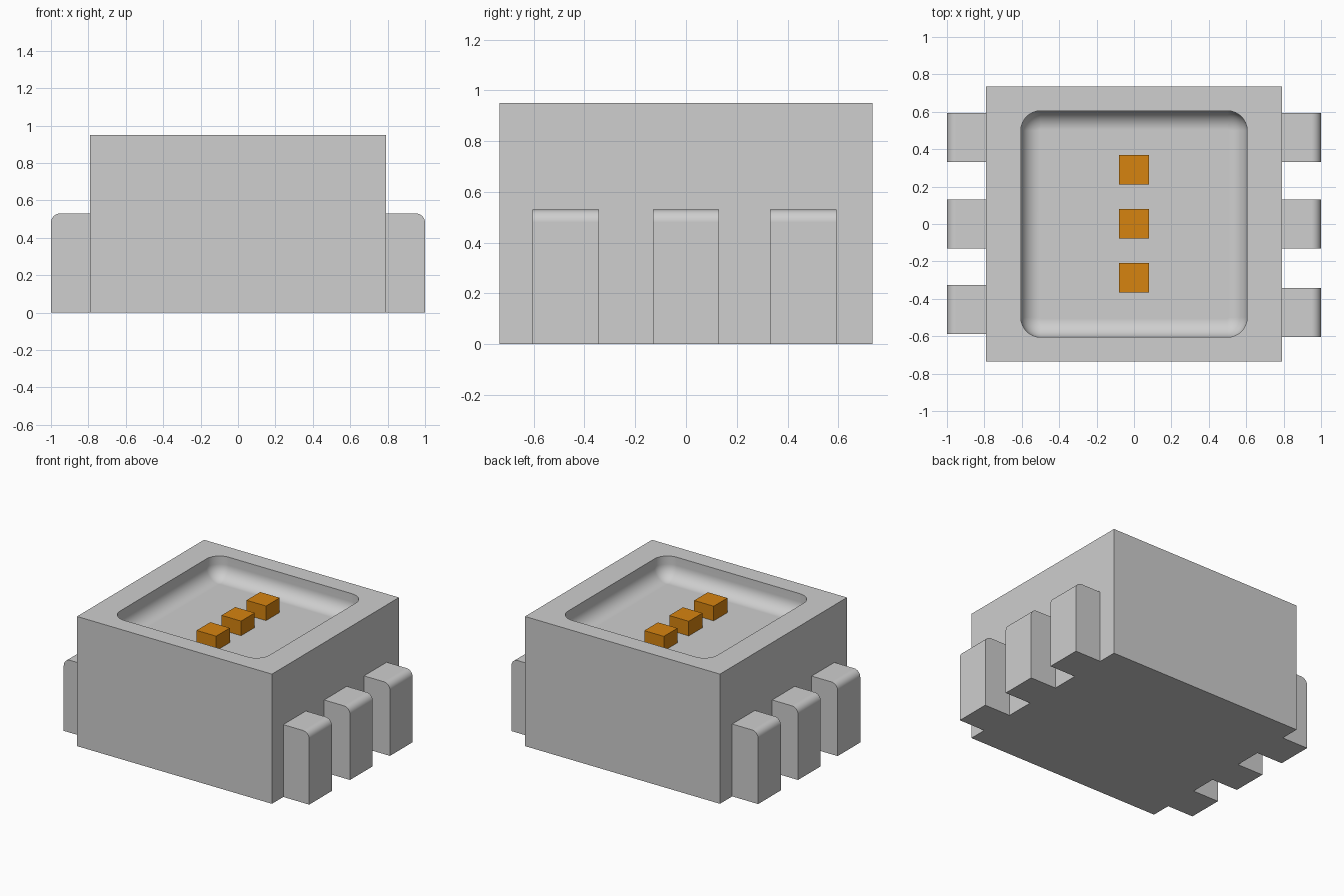
import bpy
import bmesh
from math import sin, cos, pi

if "Cube" in bpy.data.objects:
    bpy.data.objects.remove(bpy.data.objects["Cube"], do_unlink=True)

HX, HY, TOP = 0.79, 0.735, 0.95       # body half sizes and height
POCKET, CORNER, FILLET = 0.605, 0.105, 0.1
FLOOR = 0.79
SEG = 8                               # segments in each quarter round


def material(name, rgb):
    mat = bpy.data.materials.new(name)
    mat.use_nodes = True
    mat.diffuse_color = (*rgb, 1)
    mat.node_tree.nodes["Principled BSDF"].inputs["Base Color"].default_value = (*rgb, 1)
    return mat


grey = material("light grey", (0.62, 0.62, 0.62))
orange = material("orange", (0.67, 0.23, 0.005))


def add_object(name, bm, mat, smooth=True):
    bmesh.ops.recalc_face_normals(bm, faces=bm.faces)
    mesh = bpy.data.meshes.new(name)
    bm.to_mesh(mesh)
    bm.free()
    mesh.materials.append(mat)
    obj = bpy.data.objects.new(name, mesh)
    bpy.context.collection.objects.link(obj)
    if smooth:
        bpy.ops.object.select_all(action="DESELECT")
        obj.select_set(True)
        bpy.context.view_layer.objects.active = obj
        bpy.ops.object.shade_smooth_by_angle(angle=pi / 6)
        weighted = obj.modifiers.new("flat faces", "WEIGHTED_NORMAL")
        weighted.keep_sharp = True
    return obj


def box(name, lo, hi, mat):
    bm = bmesh.new()
    bmesh.ops.create_cube(bm, size=1)
    for v in bm.verts:
        v.co = [(a + b) / 2 + c * (b - a) for a, b, c in zip(lo, hi, v.co)]
    return add_object(name, bm, mat, smooth=False)


def rounded_ring(bm, inset, z):
    """Rounded square of the pocket, counter-clockwise from the +x side."""
    centre, radius = POCKET - CORNER, CORNER - inset
    ring = []
    for i, (sx, sy) in enumerate([(1, 1), (-1, 1), (-1, -1), (1, -1)]):
        for k in range(SEG + 1):
            a = (i + k / SEG) * pi / 2
            ring.append(bm.verts.new((sx * centre + radius * cos(a),
                                      sy * centre + radius * sin(a), z)))
    return ring


# Body: block with a round-bottomed pocket in the top
bm = bmesh.new()
signs = [(1, 1), (-1, 1), (-1, -1), (1, -1)]
base = [bm.verts.new((sx * HX, sy * HY, 0)) for sx, sy in signs]
rim = [bm.verts.new((sx * HX, sy * HY, TOP)) for sx, sy in signs]
bm.faces.new(base)
rings = [rounded_ring(bm, 0, TOP)]
for k in range(SEG + 1):
    a = k / SEG * pi / 2
    rings.append(rounded_ring(bm, FILLET * (1 - cos(a)), FLOOR + FILLET * (1 - sin(a))))
n = len(rings[0])
for upper, lower in zip(rings, rings[1:]):
    for i in range(n):
        j = (i + 1) % n
        bm.faces.new((upper[i], upper[j], lower[j], lower[i]))
bm.faces.new(rings[-1])
for i in range(4):
    j = (i + 1) % 4
    bm.faces.new((base[i], base[j], rim[j], rim[i]))
    start = i * (SEG + 1) + SEG // 2
    inner = [rings[0][(start + k) % n] for k in range(SEG + 2)]
    bm.faces.new([rim[i], *inner, rim[j]])
add_object("body", bm, grey)


# Leads: upright tabs with a rounded outer top edge
def lead(name, side, y):
    width, height, radius, outer = 0.262, 0.53, 0.05, 1.0
    profile = [(HX - 0.005, 0), (outer, 0)]
    for k in range(SEG + 1):
        a = k / SEG * pi / 2
        profile.append((outer - radius + radius * cos(a), height - radius + radius * sin(a)))
    profile.append((HX - 0.005, height))
    bm = bmesh.new()
    face = bm.faces.new([bm.verts.new((side * x, y - width / 2, z)) for x, z in profile])
    extruded = bmesh.ops.extrude_face_region(bm, geom=[face])["geom"]
    bmesh.ops.translate(bm, vec=(0, width, 0),
                        verts=[g for g in extruded if isinstance(g, bmesh.types.BMVert)])
    add_object(name, bm, grey)


for label, side, front_y in (("left", 1, -0.473), ("right", -1, -0.458)):
    for place, y in (("front", front_y), ("middle", 0.0), ("back", 0.462)):
        lead(f"{place}_{label}_lead", side, y)

# Chips: a row of small blocks on the pocket floor
for place, y in (("front", -0.287), ("middle", 0.002), ("back", 0.291)):
    box(f"{place}_chip", (-0.079, y - 0.079, FLOOR - 0.002), (0.079, y + 0.079, 0.897), orange)
